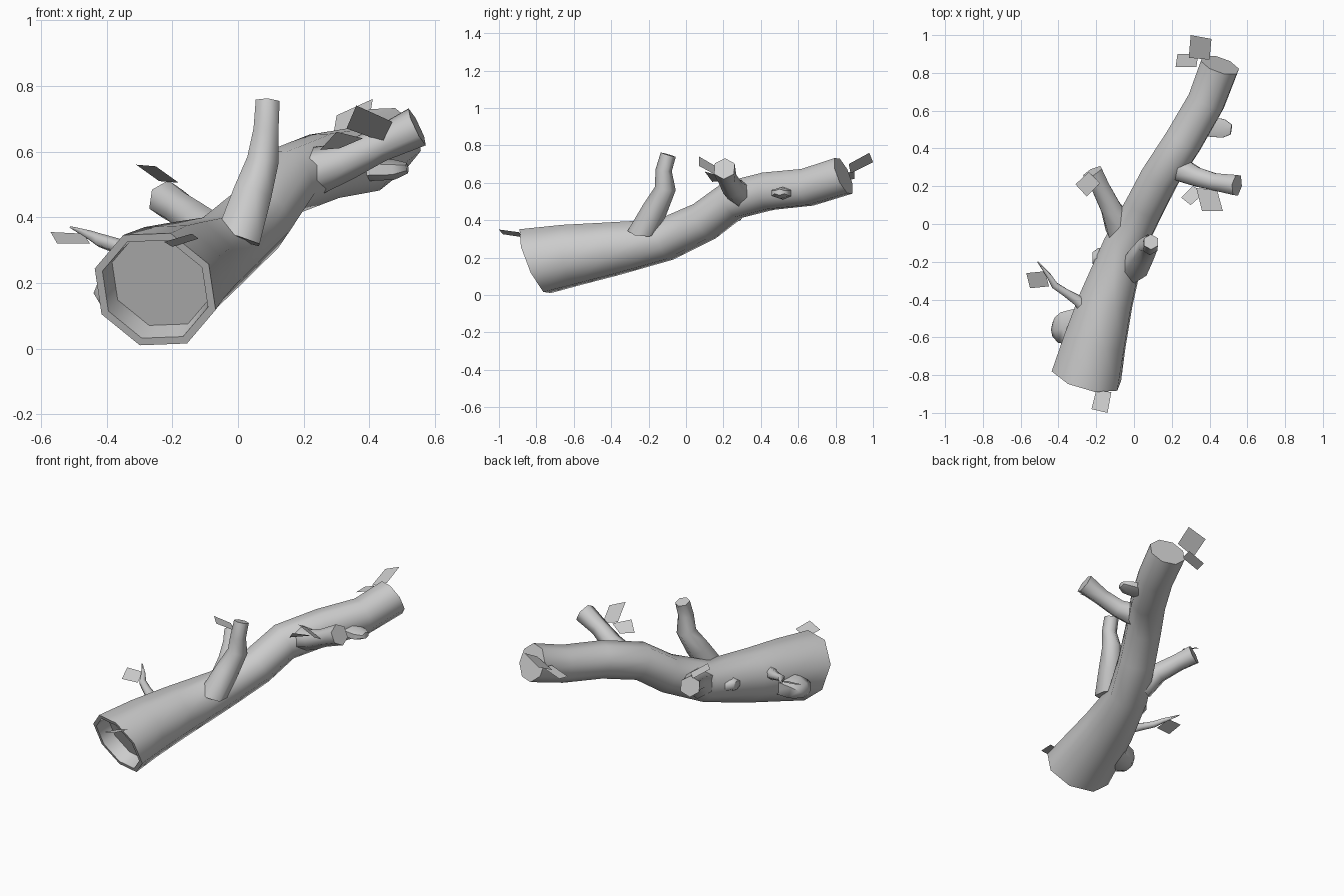
import bpy, bmesh, math
from mathutils import Vector

cube = bpy.data.objects.get("Cube")
if cube:
    bpy.data.objects.remove(cube, do_unlink=True)

GREY = (0.6, 0.6, 0.6, 1)
mat = bpy.data.materials.new("pale grey bark")
mat.use_nodes = True
mat.diffuse_color = GREY
bsdf = mat.node_tree.nodes["Principled BSDF"]
bsdf.inputs["Base Color"].default_value = GREY
bsdf.inputs["Roughness"].default_value = 0.9


def finish(name, bm, smooth):
    mesh = bpy.data.meshes.new(name)
    bm.to_mesh(mesh)
    bm.free()
    mesh.materials.append(mat)
    obj = bpy.data.objects.new(name, mesh)
    bpy.context.collection.objects.link(obj)
    if smooth:
        bpy.ops.object.select_all(action='DESELECT')
        obj.select_set(True)
        bpy.context.view_layer.objects.active = obj
        bpy.ops.object.shade_smooth_by_angle(angle=math.radians(62))


def tube(name, path, sides=6, up=(0, 0, 1), start=None, end=None,
         phase=0.5, squash=1.0, hollow=False):
    """Sweep a tapering polygon along (x, y, z, radius) points."""
    bm = bmesh.new()
    pts = [Vector(p[:3]) for p in path]
    rings = []
    for i, p in enumerate(pts):
        t = Vector()
        if i > 0:
            t += (p - pts[i - 1]).normalized()
        if i < len(pts) - 1:
            t += (pts[i + 1] - p).normalized()
        if i == 0 and start:
            t = Vector(start)
        if i == len(pts) - 1 and end:
            t = Vector(end)
        t.normalize()
        u = t.cross(Vector(up)).normalized()
        v = u.cross(t)
        ring = []
        for k in range(sides):
            a = math.tau * (k + phase) / sides
            ring.append(bm.verts.new(p + path[i][3] * (u * math.cos(a) + v * squash * math.sin(a))))
        rings.append(ring)
    for a, b in zip(rings, rings[1:]):
        for k in range(sides):
            n = (k + 1) % sides
            bm.faces.new((a[k], a[n], b[n], b[k]))
    front = bm.faces.new(rings[0])
    bm.faces.new(rings[-1])
    bmesh.ops.recalc_face_normals(bm, faces=bm.faces[:])
    if hollow:
        # Rim, then a recessed floor
        bmesh.ops.inset_region(bm, faces=[front], thickness=0.025)
        bmesh.ops.inset_region(bm, faces=[front], thickness=0.01, depth=-0.08)
    finish(name, bm, True)


def leaf(name, corners):
    bm = bmesh.new()
    bm.faces.new([bm.verts.new(c) for c in corners])
    finish(name, bm, False)


# Hollow trunk
tube("trunk", [(-0.252, -0.805, 0.181, 0.196), (-0.207, -0.62, 0.212, 0.176),
               (-0.147, -0.4, 0.246, 0.152), (-0.05, -0.11, 0.296, 0.118),
               (0.06, 0.1, 0.395, 0.11), (0.138, 0.25, 0.507, 0.108),
               (0.262, 0.44, 0.555, 0.107), (0.383, 0.65, 0.576, 0.106),
               (0.455, 0.842, 0.637, 0.109)],
     sides=8, start=(0.28, 1, 0.42), end=(0.35, 1, 0.42), phase=0.55, hollow=True)

# Branches
tube("upright_branch", [(0.0, -0.235, 0.335, 0.078), (0.04, -0.165, 0.46, 0.068),
                        (0.075, -0.11, 0.57, 0.056), (0.085, -0.12, 0.665, 0.044),
                        (0.09, -0.095, 0.75, 0.042)], up=(0, 1, 0), start=(0.3, 0.1, 1))
tube("right_side_branch", [(-0.07, -0.02, 0.325, 0.09), (-0.12, 0.08, 0.385, 0.062),
                           (-0.175, 0.19, 0.425, 0.055), (-0.22, 0.275, 0.455, 0.06)])
tube("left_side_branch", [(0.2, 0.31, 0.53, 0.08), (0.33, 0.25, 0.57, 0.058),
                          (0.43, 0.222, 0.62, 0.052), (0.545, 0.205, 0.675, 0.062)])
tube("thin_twig", [(-0.24, -0.48, 0.27, 0.05), (-0.29, -0.41, 0.29, 0.034),
                   (-0.36, -0.365, 0.31, 0.024), (-0.42, -0.325, 0.33, 0.021),
                   (-0.45, -0.275, 0.345, 0.015), (-0.51, -0.2, 0.37, 0.003)])

# Knots on the bark
tube("large_knot", [(-0.25, -0.53, 0.2, 0.11), (-0.36, -0.55, 0.175, 0.1),
                    (-0.4, -0.56, 0.16, 0.078), (-0.425, -0.56, 0.145, 0.04)], squash=0.7)
tube("small_knot", [(-0.1, -0.17, 0.28, 0.07), (-0.19, -0.18, 0.29, 0.058),
                    (-0.22, -0.18, 0.29, 0.035)], squash=0.75)
tube("upper_knot", [(0.38, 0.52, 0.545, 0.065), (0.475, 0.505, 0.545, 0.056),
                    (0.515, 0.5, 0.55, 0.03)], squash=0.55)

# Flat leaves
leaves = {
    "front_leaf": [(-0.2, -0.88, 0.31), (-0.12, -0.89, 0.335), (-0.14, -1, 0.35), (-0.225, -0.98, 0.325)],
    "twig_leaf": [(-0.57, -0.26, 0.355), (-0.47, -0.25, 0.35), (-0.45, -0.33, 0.32), (-0.55, -0.34, 0.32)],
    "right_leaf": [(-0.31, 0.21, 0.56), (-0.24, 0.275, 0.51), (-0.18, 0.215, 0.505), (-0.25, 0.145, 0.555)],
    "left_large_leaf": [(0.36, 0.07, 0.74), (0.47, 0.07, 0.69), (0.44, 0.18, 0.63), (0.33, 0.19, 0.67)],
    "left_small_leaf": [(0.25, 0.14, 0.605), (0.3, 0.1, 0.66), (0.38, 0.17, 0.64), (0.31, 0.2, 0.61)],
    "tip_large_leaf": [(0.3, 1, 0.71), (0.41, 0.98, 0.76), (0.4, 0.87, 0.7), (0.29, 0.88, 0.65)],
    "tip_small_leaf": [(0.23, 0.9, 0.62), (0.22, 0.83, 0.61), (0.33, 0.83, 0.65), (0.34, 0.9, 0.66)],
}
for leaf_name, corners in leaves.items():
    leaf(leaf_name, corners)
